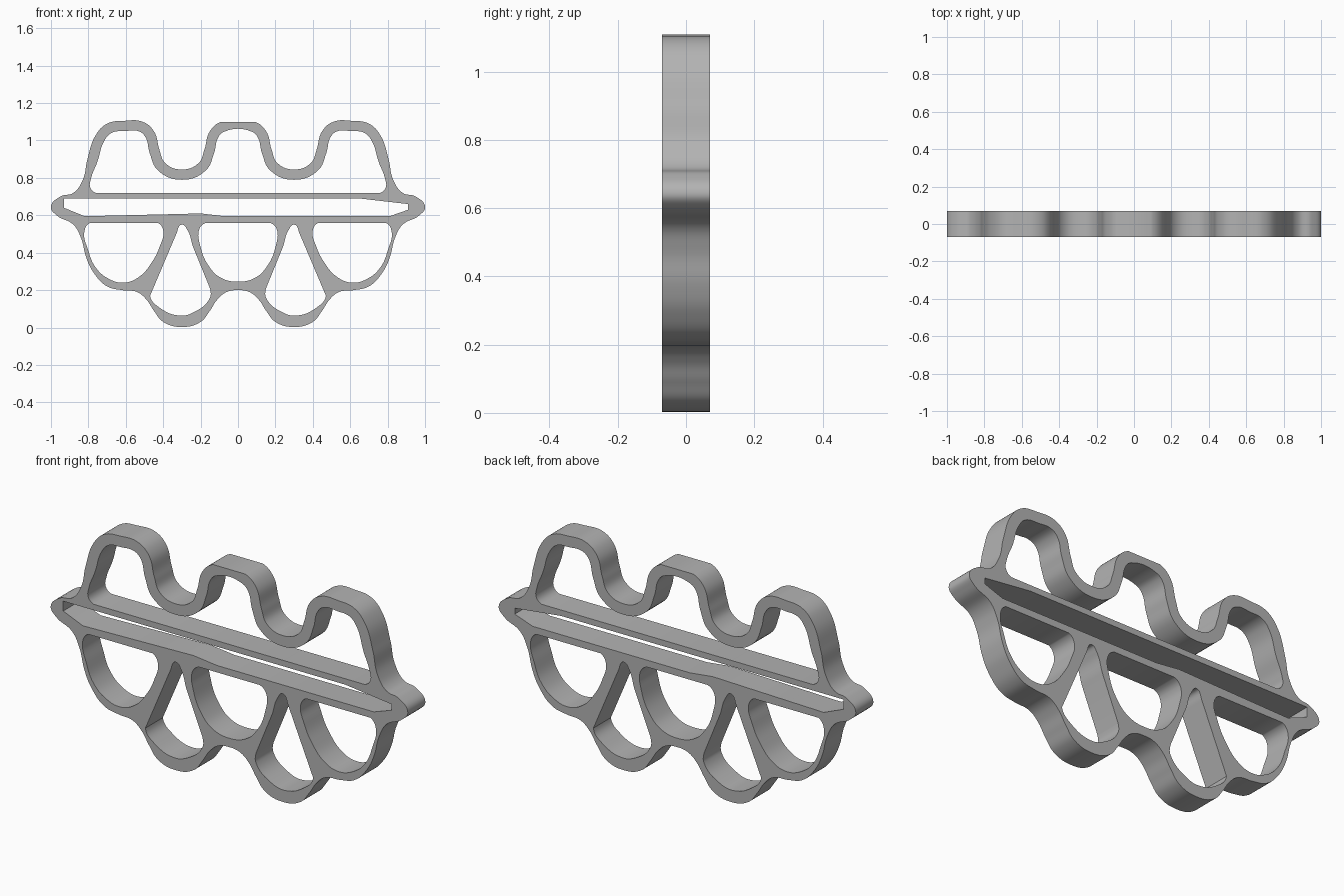
import bpy
import bmesh
from math import radians
from mathutils import Vector

HALF_DEPTH = .07
WALL = .055
LONG_SEGMENT = .17
SCALLOP_AXIS = .3

default_cube = bpy.data.objects.get("Cube")
if default_cube:
    bpy.data.objects.remove(default_cube, do_unlink=True)

# Single plain grey finish
grey = bpy.data.materials.new("plain grey")
grey.use_nodes = True
grey.diffuse_color = (.45, .45, .45, 1)
shader = grey.node_tree.nodes["Principled BSDF"]
shader.inputs["Base Color"].default_value = grey.diffuse_color


def reflect(points, axis=0):
    """Mirror a path across a vertical axis, reversing its direction."""
    return [(axis + axis - x, z) for x, z in reversed(points)]


def symmetric(points, axis=0, middle=()):
    """Join a path, an optional middle point and the mirrored path."""
    return [*points, *middle, *reflect(points, axis)]


def inset(path, distance):
    """Offset the inner points of a path to the right of its direction."""
    result = []
    for before, here, after in zip(path, path[1:], path[2:]):
        before, here, after = Vector(before), Vector(here), Vector(after)
        tangent = (here - before).normalized() + (after - here).normalized()
        normal = Vector((tangent.y, -tangent.x)).normalized()
        result.append(tuple(here + normal * distance))
    return result


def add_loop(curve, points, smooth=True):
    """Add a closed loop; long segments stay straight, short ones are rounded."""
    spline = curve.splines.new("BEZIER")
    spline.use_cyclic_u = True
    spline.bezier_points.add(len(points) - 1)

    def handle_type(start, end):
        straight = (Vector(start) - Vector(end)).length > LONG_SEGMENT
        return "VECTOR" if straight or not smooth else "AUTO"

    following_points = points[1:] + points[:1]
    previous_points = points[-1:] + points[:-1]
    for knot, here, previous, following in zip(
            spline.bezier_points, points, previous_points, following_points):
        knot.co = (*here, 0)
        knot.handle_left_type = handle_type(here, previous)
        knot.handle_right_type = handle_type(here, following)


# Upper wall: a symmetric valley between humps, then the outer shoulder
valley = symmetric([(.09, 1.1), (.15, 1.05), (.18, .95), (.21, .88)],
                   SCALLOP_AXIS, [(.3, .845)])
shoulder = [(.61, 1.105), (.7, 1.09), (.76, 1.03), (.805, .9), (.83, .79)]
upper_half = valley + shoulder

# Pointed side lug and the flank that curves in below it
lug = [(.88, .72), (.95, .7), (1, .645), (.97, .6)]
flank = [(.88, .55), (.84, .48), (.81, .37), (.77, .29), (.7, .22), (.62, .2)]

# Lower lobe, symmetric about its own centre
lobe = symmetric([(.54, .19), (.49, .15), (.45, .09), (.4, .03)],
                 SCALLOP_AXIS, [(.3, .003)])

silhouette = symmetric(upper_half + lug + flank + lobe, middle=[(0, .2)])

# Upper opening keeps a constant wall under the humps and ends at the bar
hump_opening = inset(reflect(upper_half) + upper_half, WALL)
hump_opening += symmetric([(.785, .8), (.79, .75), (.76, .72)])

# Long narrow slot between the two bars, slightly raised along one side
bar_slot = [(-.93, .69), (.65, .69), (.91, .66), (.91, .63), (.81, .595),
            (-.07, .595), (-.2, .61), (-.4, .605), (-.82, .595), (-.93, .64)]

# Rounded openings under the lower bar
side_opening = [(.43, .56), (.79, .56), (.82, .52), (.8, .41), (.76, .32),
                (.69, .26), (.61, .24), (.53, .27), (.46, .35), (.42, .43), (.4, .52)]
middle_opening = symmetric([(.17, .56), (.205, .53), (.2, .43), (.15, .32), (.09, .265)],
                           middle=[(0, .245)])

# Teardrop opening inside each lower lobe
teardrop = [(.3, .55), (.33, .5), (.47, .17), (.41, .1), (.31, .064),
            (.24, .08), (.15, .16), (.15, .21), (.24, .43), (.27, .52)]

# Flat filled profile with all openings, extruded to full depth
profile = bpy.data.curves.new("scalloped_frame", "CURVE")
profile.dimensions = "2D"
profile.fill_mode = "BOTH"
profile.extrude = HALF_DEPTH
profile.resolution_u = 8
add_loop(profile, silhouette)
add_loop(profile, bar_slot, smooth=False)
for opening in (hump_opening, middle_opening):
    add_loop(profile, opening)
for opening in (side_opening, teardrop):
    add_loop(profile, opening)
    add_loop(profile, reflect(opening))
profile.materials.append(grey)

frame = bpy.data.objects.new("scalloped_frame", profile)
bpy.context.collection.objects.link(frame)
bpy.ops.object.select_all(action="DESELECT")
frame.select_set(True)
bpy.context.view_layer.objects.active = frame

# Stand the frame upright and turn it into one clean mesh
frame.rotation_euler.x = radians(90)
bpy.ops.object.convert(target="MESH")
bpy.ops.object.transform_apply(location=False, rotation=True, scale=False)
frame = bpy.context.view_layer.objects.active

mesh = bmesh.new()
mesh.from_mesh(frame.data)
bmesh.ops.remove_doubles(mesh, verts=mesh.verts, dist=.0002)
bmesh.ops.recalc_face_normals(mesh, faces=mesh.faces)
mesh.to_mesh(frame.data)
mesh.free()
bpy.ops.object.shade_smooth_by_angle(angle=radians(30))
